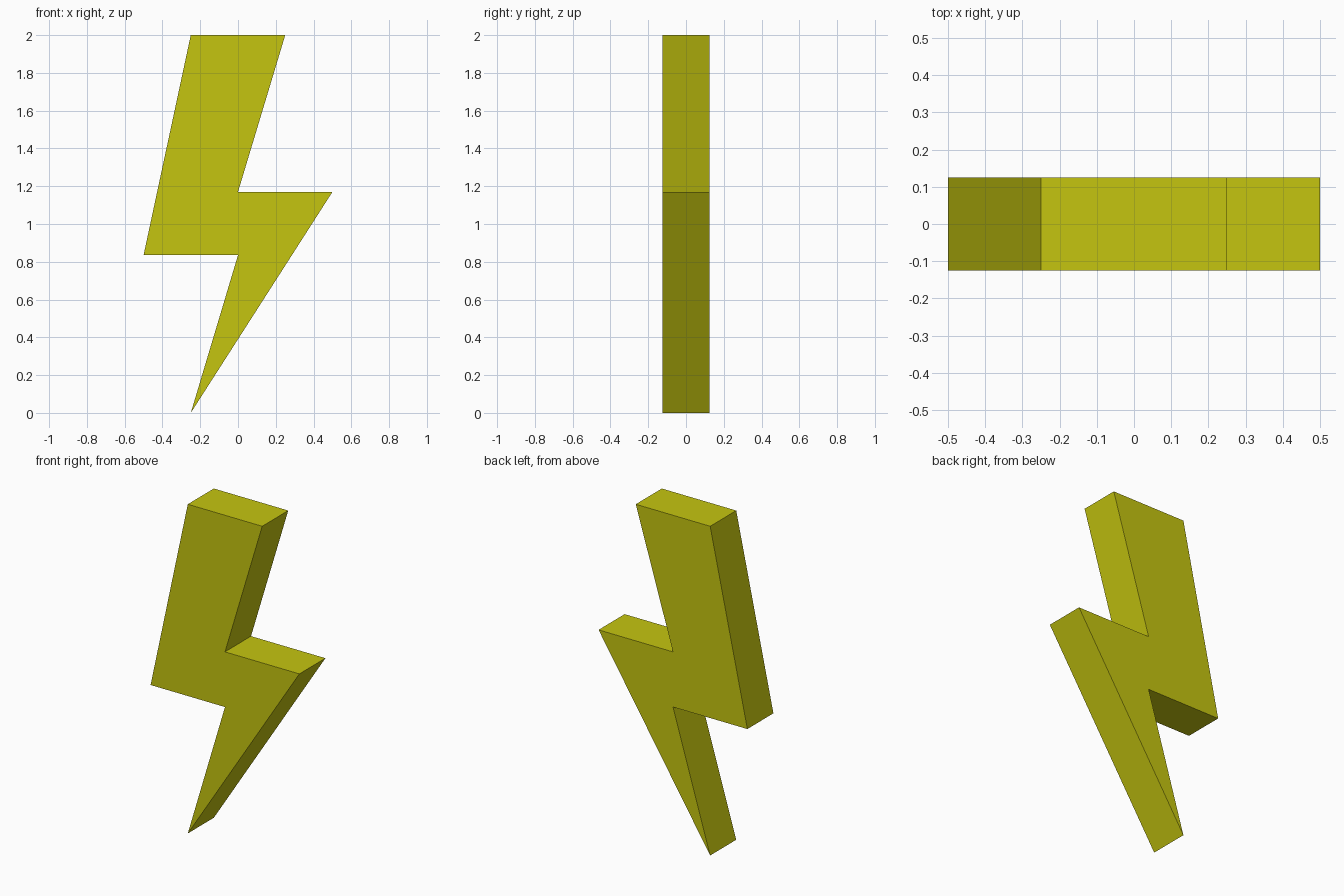
import bpy
import bmesh

if "Cube" in bpy.data.objects:
    bpy.data.objects.remove(bpy.data.objects["Cube"])

DEPTH = 0.25

# Outline of the bolt in the x-z plane, counter-clockwise seen from the front
profile = [(-0.25, 0.0), (0.5, 1.17), (0.0, 1.17), (0.25, 2.0),
           (-0.25, 2.0), (-0.5, 0.835), (0.0, 0.835)]

# Front face, extruded backwards into a solid slab
bm = bmesh.new()
front = bm.faces.new([bm.verts.new((x, -DEPTH / 2, z)) for x, z in profile])
result = bmesh.ops.extrude_face_region(bm, geom=[front], use_keep_orig=True)
back_verts = [g for g in result["geom"] if isinstance(g, bmesh.types.BMVert)]
bmesh.ops.translate(bm, verts=back_verts, vec=(0, DEPTH, 0))
bmesh.ops.recalc_face_normals(bm, faces=bm.faces)

mesh = bpy.data.meshes.new("lightning_bolt")
bm.to_mesh(mesh)
bm.free()

# Flat yellow colour
yellow = bpy.data.materials.new("yellow")
yellow.diffuse_color = (0.56, 0.56, 0.005, 1.0)
yellow.use_nodes = True
yellow.node_tree.nodes["Principled BSDF"].inputs["Base Color"].default_value = yellow.diffuse_color
mesh.materials.append(yellow)

bolt = bpy.data.objects.new("lightning_bolt", mesh)
bpy.context.collection.objects.link(bolt)
